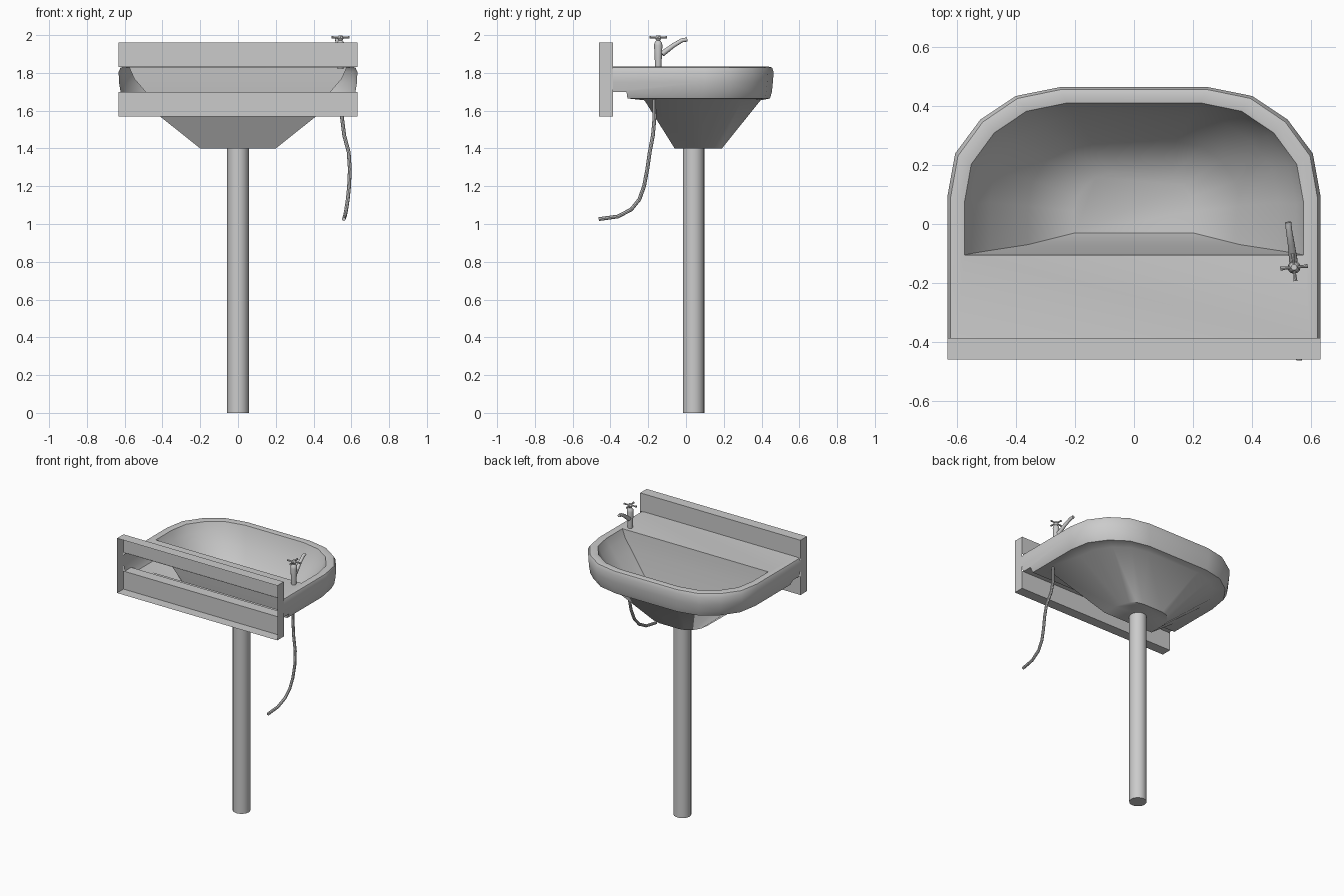
import bpy, bmesh, math
from mathutils import Vector

if "Cube" in bpy.data.objects:
    bpy.data.objects.remove(bpy.data.objects["Cube"])


def finish(bm, name, angle=40):
    bmesh.ops.remove_doubles(bm, verts=bm.verts, dist=0.0005)
    bmesh.ops.dissolve_degenerate(bm, edges=bm.edges, dist=0.0005)
    bmesh.ops.recalc_face_normals(bm, faces=bm.faces)
    me = bpy.data.meshes.new(name)
    bm.to_mesh(me)
    bm.free()
    ob = bpy.data.objects.new(name, me)
    bpy.context.collection.objects.link(ob)
    bpy.ops.object.select_all(action='DESELECT')
    ob.select_set(True)
    bpy.context.view_layer.objects.active = ob
    bpy.ops.object.shade_smooth_by_angle(angle=math.radians(angle))
    return ob


# D-shaped outline: straight back, rounded front corners (x factor, y offset from front)
CORNER = [(1, .365), (.96, .225), (.825, .11), (.635, .03), (.40, 0)]


def d_ring(bm, hx, yb, yf, z, s):
    half = [(hx, yb)] + [(hx * fx, yf - dy * s) for fx, dy in CORNER]
    pts = half + [(-x, y) for x, y in reversed(half)]
    return [bm.verts.new((x, y, z)) for x, y in pts]


# Basin: bowl, deck, rim, apron and funnel as one lofted skin
# half width, back y, front y, height, corner scale, back strip open?
RINGS = [
    (.20, -.03, .17, 1.43, .35, False),
    (.36, -.07, .28, 1.53, .6, False),
    (.49, -.09, .365, 1.70, .8, False),
    (.55, -.10, .395, 1.77, .9, False),
    (.575, -.105, .41, 1.828, .92, False),
    (.60, -.39, .437, 1.833, .96, False),
    (.622, -.39, .456, 1.828, 1, True),
    (.632, -.39, .464, 1.805, 1, True),
    (.630, -.39, .460, 1.75, 1, True),
    (.622, -.39, .455, 1.70, 1, True),
    (.622, -.315, .455, 1.70, 1, False),
    (.605, -.31, .445, 1.665, 1, False),
    (.52, -.22, .395, 1.655, .9, False),
    (.20, -.06, .19, 1.40, .4, False),
]
bm = bmesh.new()
loops = [d_ring(bm, *r[:5]) for r in RINGS]
n = len(loops[0])
for k in range(len(loops) - 1):
    a, b = loops[k], loops[k + 1]
    for i in range(n):
        if i == n - 1 and RINGS[k + 1][5]:
            continue
        j = (i + 1) % n
        bm.faces.new((a[i], a[j], b[j], b[i]))
bm.faces.new(loops[0])
bm.faces.new(loops[-1])
finish(bm, "basin")

# Backsplash: hollow panel, open at the wall side and where the basin joins
bm = bmesh.new()
X, Y0, Y1 = .632, -.46, -.387


def quad(*pts):
    bm.faces.new([bm.verts.new(p) for p in pts])


for lo, hi in ((1.83, 1.96), (1.57, 1.70)):
    quad((-X, Y1, lo), (X, Y1, lo), (X, Y1, hi), (-X, Y1, hi))
for z in (1.57, 1.96):
    quad((-X, Y0, z), (X, Y0, z), (X, Y1, z), (-X, Y1, z))
for x in (-X, X):
    quad(*[(x, y, z) for y, z in ((Y0, 1.57), (Y1, 1.57), (Y1, 1.70),
                                  (Y1, 1.83), (Y1, 1.96), (Y0, 1.96))])
finish(bm, "backsplash")


def tube(name, pts, radii, sides=10):
    """Sweep a round section along a path with a radius at each point."""
    bm = bmesh.new()
    pts = [Vector(p) for p in pts]
    rows = []
    for i, p in enumerate(pts):
        d = (pts[min(i + 1, len(pts) - 1)] - pts[max(i - 1, 0)]).normalized()
        u = d.cross(Vector((1, 0, 0) if abs(d.x) < .9 else (0, 1, 0))).normalized()
        v = d.cross(u)
        rows.append([bm.verts.new(p + radii[i] * (u * math.cos(t) + v * math.sin(t)))
                     for t in (2 * math.pi * k / sides for k in range(sides))])
    for a, b in zip(rows, rows[1:]):
        for k in range(sides):
            m = (k + 1) % sides
            bm.faces.new((a[k], a[m], b[m], b[k]))
    bm.faces.new(rows[0])
    bm.faces.new(rows[-1])
    return finish(bm, name)


# Pedestal pipe
tube("pedestal_pipe", [(0, .04, 0), (0, .04, 1.41)], [.057] * 2, 20)

# Tap: body, spout, cross handle
TX, TY = .543, -.147
tube("tap_body", [(TX, TY, z) for z in (1.82, 1.88, 1.945, 1.96, 1.972, 1.985, 1.998)],
     [.016, .019, .022, .02, .01, .018, .010], 12)
tube("tap_spout", [(TX - .002, TY + .02, 1.90), (TX - .01, TY + .08, 1.945),
                   (TX - .017, TY + .125, 1.972), (TX - .02, TY + .153, 1.977)],
     [.015, .012, .011, .011])
for k in range(4):
    c, s = math.cos(k * math.pi / 2 + .1), math.sin(k * math.pi / 2 + .1)
    tube(f"tap_handle_{k + 1}", [(TX + c * r, TY + s * r, 1.988) for r in (0, .03, .047)],
         [.005, .005, .007], 8)

# Supply hose hanging below the tap
HOSE = [(.55, -.168, 1.66), (.551, -.167, 1.56), (.562, -.175, 1.47), (.586, -.192, 1.38),
        (.592, -.205, 1.29), (.588, -.222, 1.20), (.581, -.247, 1.13), (.573, -.29, 1.077),
        (.566, -.36, 1.04), (.562, -.41, 1.033), (.56, -.462, 1.026)]
tube("supply_hose", HOSE, [.010] * len(HOSE), 8)
